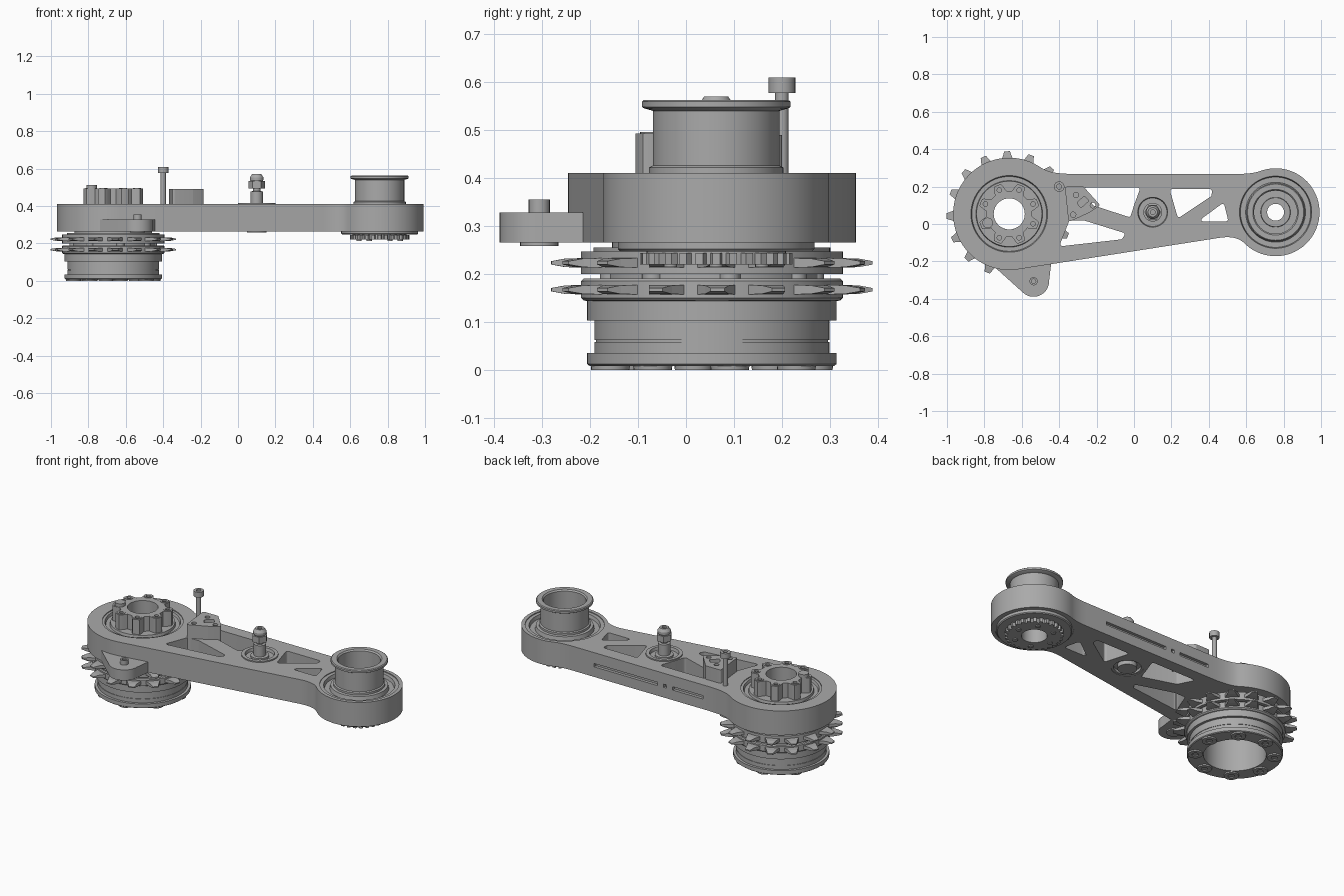
import bpy, bmesh
from math import sin, cos, pi, radians, tan
from mathutils import Vector

if "Cube" in bpy.data.objects:
    bpy.data.objects.remove(bpy.data.objects["Cube"])

grey = bpy.data.materials.new("machined_grey")
grey.use_nodes = True
COLOUR = (0.4, 0.4, 0.4, 1)
grey.diffuse_color = COLOUR
grey.node_tree.nodes["Principled BSDF"].inputs["Base Color"].default_value = COLOUR

HUB = Vector((-0.667, 0.054))
PULLEY = Vector((0.757, 0.063))
ROLLER = Vector((0.1, 0.063))


def finish(name, bm, smooth=True):
    bmesh.ops.remove_doubles(bm, verts=bm.verts, dist=1e-5)
    bmesh.ops.recalc_face_normals(bm, faces=bm.faces)
    mesh = bpy.data.meshes.new(name)
    bm.to_mesh(mesh)
    bm.free()
    mesh.materials.append(grey)
    ob = bpy.data.objects.new(name, mesh)
    bpy.context.collection.objects.link(ob)
    if smooth:
        shade(ob)
    return ob


def activate(ob):
    bpy.ops.object.select_all(action='DESELECT')
    ob.select_set(True)
    bpy.context.view_layer.objects.active = ob


def shade(ob):
    activate(ob)
    bpy.ops.object.shade_smooth_by_angle(angle=radians(30))


def polar(centre, r, deg):
    a = radians(deg)
    return Vector((centre[0] + r * cos(a), centre[1] + r * sin(a)))


def arc(centre, r, a0, a1, n=24):
    return [polar(centre, r, a0 + (a1 - a0) * i / n) for i in range(n + 1)]


def bend(p, c, q, n=8):
    """Smooth curve from p to q with control point c, ends left out."""
    p, c, q = Vector(p), Vector(c), Vector(q)
    ts = [i / n for i in range(1, n)]
    return [p * (1 - t) ** 2 + c * 2 * t * (1 - t) + q * t * t for t in ts]


def rounded(points, r):
    """Polygon with its corners rounded."""
    pts, out = [Vector(p) for p in points], []
    for i, p in enumerate(pts):
        to_a, to_b = pts[i - 1] - p, pts[(i + 1) % len(pts)] - p
        d = min(r / tan(to_a.angle(to_b) / 2), 0.45 * to_a.length, 0.45 * to_b.length)
        a, b = p + to_a.normalized() * d, p + to_b.normalized() * d
        out += [a] + bend(a, p, b, 5) + [b]
    return out


def prism(name, outline, z0, z1, smooth=True):
    bm = bmesh.new()
    low = [bm.verts.new((p[0], p[1], z0)) for p in outline]
    high = [bm.verts.new((p[0], p[1], z1)) for p in outline]
    bm.faces.new(low)
    bm.faces.new(high)
    for i in range(len(low)):
        bm.faces.new((low[i - 1], low[i], high[i], high[i - 1]))
    return finish(name, bm, smooth)


def lathe(name, centres, profile, seg=64):
    """Closed (radius, height) profile turned about each centre."""
    bm = bmesh.new()
    for c in centres:
        rings = []
        for i in range(seg):
            a = 2 * pi * i / seg
            rings.append([bm.verts.new((c[0] + r * cos(a), c[1] + r * sin(a), z))
                          for r, z in profile])
        for i in range(seg):
            for j in range(len(profile)):
                if profile[j - 1][0] + profile[j][0] > 0:
                    bm.faces.new((rings[i - 1][j - 1], rings[i - 1][j],
                                  rings[i][j], rings[i][j - 1]))
    bmesh.ops.dissolve_degenerate(bm, dist=1e-6, edges=bm.edges)
    return finish(name, bm)


def peg(name, centres, r, z0, z1, seg=32):
    return lathe(name, centres, [(0, z0), (r, z0), (r, z1), (0, z1)], seg)


def cut(target, cutters):
    for c in cutters:
        mod = target.modifiers.new("cut", 'BOOLEAN')
        mod.operation, mod.solver, mod.object = 'DIFFERENCE', 'EXACT', c
        activate(target)
        bpy.ops.object.modifier_apply(modifier=mod.name)
        bpy.data.objects.remove(c)
    shade(target)


def teeth(name, centre, count, r0, r1, z, widths, heights, phase=0):
    bm = bmesh.new()
    for k in range(count):
        a = 2 * pi * k / count + phase
        for v in bmesh.ops.create_cube(bm, size=1)["verts"]:
            tip = v.co.x > 0
            r, w, h = (r1 if tip else r0), widths[tip] * v.co.y, heights[tip] * v.co.z
            v.co = (centre[0] + r * cos(a) - w * sin(a),
                    centre[1] + r * sin(a) + w * cos(a), z + h)
    return finish(name, bm, False)


# Arm: two round ends joined by a tapering beam
left = arc(HUB, 0.30, 55, 278, 56)
right = arc(PULLEY, 0.235, 225, 470, 56)
low_join, top_join, top_end = (0.45, -0.075), (0.56, 0.268), (-0.33, 0.268)
outline = (left + [low_join] + bend(low_join, (0.545, -0.058), right[0]) + right
           + bend(right[-1], (0.633, 0.268), top_join) + [top_join, top_end]
           + bend(top_end, (-0.449, 0.268), left[0]))
arm = prism("arm", outline, 0.265, 0.41)

# Windows, bores and the slots along the back edge
windows = [
    [(-0.27, 0.196), (0.035, 0.196), (0, 0.1), (-0.02, 0.035), (-0.22, 0.10)],
    [(-0.40, -0.12), (-0.345, 0.02), (-0.27, 0.02), (-0.045, -0.05), (-0.065, -0.082)],
    [(0.19, 0.187), (0.417, 0.187), (0.415, 0.15), (0.235, 0.03)],
    [(0.34, 0.013), (0.48, 0.115), (0.505, 0.013)],
]
cutters = [prism("window_cutter", rounded(w, 0.014), 0.2, 0.5) for w in windows]
for c, r in ((HUB, 0.219), (PULLEY, 0.214), (ROLLER, 0.088)):
    cutters.append(peg("bore_cutter", [c], r, 0.2, 0.5, 64))
for x0, x1 in ((0.0, 0.42), (-0.30, -0.10), (-0.06, -0.04)):
    slot = [(x0, 0.25), (x1, 0.25), (x1, 0.3), (x0, 0.3)]
    cutters.append(prism("slot_cutter", slot, 0.325, 0.345))
cut(arm, cutters)

# Side lug with its pin
lug_centre = (-0.537, -0.306)
lug_outline = [(-0.79, -0.19)] + arc(lug_centre, 0.083, 230, 362, 16) + [(-0.44, -0.19)]
prism("side_lug", lug_outline, 0.265, 0.328)
lathe("lug_pin", [lug_centre], [(0, 0.258), (0.04, 0.258), (0.04, 0.27), (0.022, 0.27),
                                (0.022, 0.355), (0.012, 0.355), (0.012, 0.345), (0, 0.345)], 24)

# Drive hub: stacked turned drum with a through bore
lathe("drive_drum", [HUB], [
    (0.17, 0.008), (0.255, 0.008), (0.26, 0.012), (0.26, 0.035), (0.245, 0.035),
    (0.245, 0.058), (0.242, 0.058), (0.242, 0.062), (0.245, 0.062), (0.245, 0.103),
    (0.26, 0.103), (0.26, 0.143), (0.268, 0.145), (0.273, 0.15), (0.273, 0.185),
    (0.268, 0.19), (0.22, 0.19), (0.22, 0.2), (0.273, 0.2), (0.273, 0.247),
    (0.247, 0.247), (0.247, 0.255), (0.208, 0.255), (0.208, 0.268), (0.22, 0.268),
    (0.22, 0.405), (0.205, 0.405), (0.2, 0.39), (0.178, 0.39), (0.175, 0.405),
    (0.083, 0.405), (0.083, 0.33), (0.17, 0.33)], 96)
for label, z in (("lower", 0.167), ("upper", 0.223)):
    teeth(label + "_sprocket_teeth", HUB, 16, 0.262, 0.305, z, (0.085, 0.05),
          (0.02, 0.018), radians(2))
    teeth(label + "_sprocket_tips", HUB, 16, 0.305, 0.335, z, (0.05, 0.03),
          (0.018, 0.007), radians(2))
spots = [polar(HUB, 0.215, 45 * k + 10) for k in range(8)]
lathe("drum_bolts", spots, [(0, 0.006), (0.018, 0.006), (0.018, 0), (0.04, 0),
                            (0.042, 0.02), (0, 0.02)], 24)
peg("spacer_bolts", spots, 0.022, 0.185, 0.205, 16)

# Lobed collar on top of the hub
lobes = []
for i in range(160):
    wave = max(-1, min(1, 1.8 * cos(8 * (2 * pi * i / 160 - pi / 8))))
    lobes.append(polar(HUB, 0.144 + 0.021 * wave, i * 2.25))
collar = prism("lobed_collar", lobes, 0.395, 0.493)
bosses = [polar(HUB, 0.138, 45 * k + 22.5) for k in range(8)]
cut(collar, [peg("collar_bore_cutter", [HUB], 0.083, 0.3, 0.6, 64),
             peg("collar_hole_cutter", bosses, 0.013, 0.44, 0.6, 16)])
lathe("collar_washers", bosses, [(0.012, 0.485), (0.022, 0.485), (0.022, 0.496),
                                 (0.012, 0.496)], 20)
peg("collar_screw", [polar(HUB, 0.125, 202.5)], 0.028, 0.48, 0.512, 24)

# Sensor bracket and tall screw beside the hub
plate = [(-0.37, 0.2), (-0.27, 0.2), (-0.18, 0.1), (-0.24, 0.06), (-0.35, 0.01), (-0.355, 0.06)]
bracket = prism("bracket", rounded(plate, 0.012), 0.34, 0.49)
holes = [(-0.31, 0.155), (-0.22, 0.1), (-0.325, 0.05)]
slot = rounded([(-0.305, 0.115), (-0.265, 0.15), (-0.24, 0.125), (-0.285, 0.085)], 0.01)
cut(bracket, [peg("bracket_hole_cutter", holes, 0.014, 0.3, 0.6, 20),
              prism("bracket_slot_cutter", slot, 0.3, 0.6)])
lathe("tall_screw", [(-0.4, 0.2)], [
    (0, 0.4), (0.014, 0.4), (0.014, 0.577), (0.028, 0.577), (0.028, 0.609),
    (0.013, 0.609), (0.013, 0.595), (0, 0.595)], 24)

# Idler post in the middle of the arm
lathe("idler_post", [ROLLER], [
    (0, 0.258), (0.053, 0.258), (0.053, 0.285), (0.075, 0.285), (0.075, 0.268),
    (0.089, 0.268), (0.089, 0.41), (0.1, 0.41), (0.1, 0.417), (0.08, 0.417),
    (0.076, 0.4), (0.05, 0.4), (0.05, 0.41), (0.033, 0.412), (0.033, 0.478), (0.02, 0.48),
    (0.02, 0.497), (0, 0.497)], 48)
prism("idler_nut", arc(ROLLER, 0.044, 0, 300, 5), 0.495, 0.533, False)
lathe("idler_tip", [ROLLER], [(0, 0.53), (0.03, 0.53), (0.036, 0.54), (0.036, 0.553),
                              (0.025, 0.57), (0.013, 0.57), (0.013, 0.56), (0, 0.56)], 32)

# Flanged pulley at the small end
lathe("pulley", [PULLEY], [
    (0.07, 0.22), (0.145, 0.22), (0.145, 0.247), (0.2, 0.247), (0.205, 0.252),
    (0.205, 0.268), (0.215, 0.268), (0.215, 0.405), (0.193, 0.405), (0.188, 0.385),
    (0.16, 0.385), (0.155, 0.408), (0.14, 0.41), (0.14, 0.422), (0.132, 0.426),
    (0.132, 0.54), (0.15, 0.545), (0.155, 0.548), (0.155, 0.559), (0.15, 0.563),
    (0.122, 0.563), (0.115, 0.555), (0.115, 0.36), (0.08, 0.36), (0.078, 0.375),
    (0.045, 0.375), (0.045, 0.30), (0.07, 0.30)], 80)
teeth("pulley_teeth", PULLEY, 28, 0.14, 0.159, 0.232, (0.026, 0.016), (0.024, 0.024))
peg("pulley_bolts", [polar(PULLEY, 0.11, 60 * k) for k in range(6)], 0.014, 0.214, 0.23, 16)
